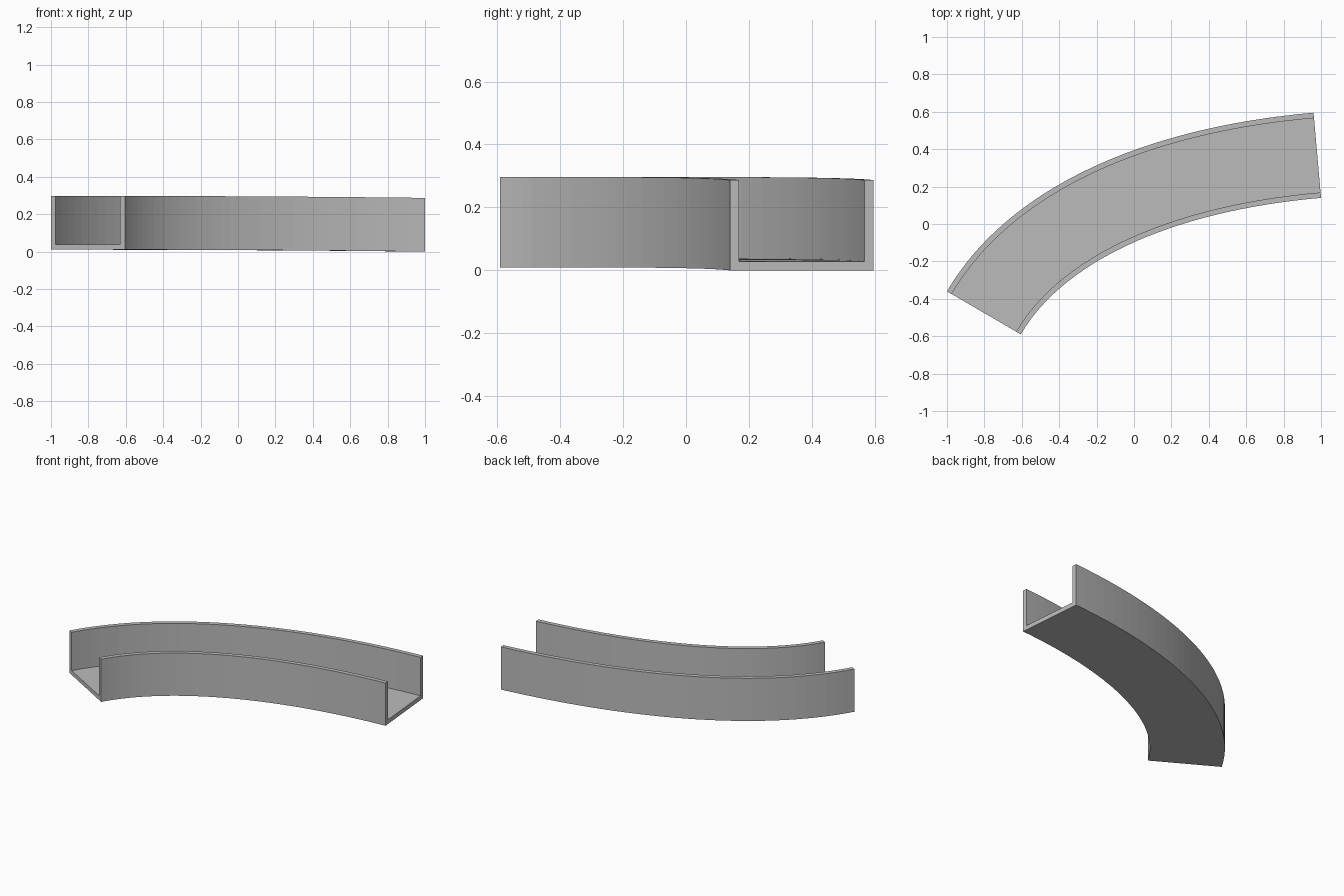
import bpy
import bmesh
from mathutils import Vector
from mathutils.geometry import interpolate_bezier

cube = bpy.data.objects.get("Cube")
if cube:
    bpy.data.objects.remove(cube, do_unlink=True)

# Plain grey material
grey = bpy.data.materials.new("plain_grey")
grey.use_nodes = True
colour = (0.5, 0.5, 0.5, 1)
grey.diffuse_color = colour
grey.node_tree.nodes["Principled BSDF"].inputs["Base Color"].default_value = colour

# Centre line: tight bend at the left, straighter and dipping at the right
SEGMENTS = 32
start, end = Vector((-0.8025, -0.475, 0.01)), Vector((0.98, 0.3675, 0))
start_handle = start + Vector((0.503, 0.864, 0)) * 0.535
end_handle = end - Vector((0.996, 0.0876, 0)) * 0.875
end_handle.z = 0.01
path = interpolate_bezier(start, start_handle, end_handle, end, SEGMENTS + 1)

# U-shaped section: (offset to the outside of the bend, height)
HALF, WALL, HEIGHT = 0.2285, 0.029, 0.287
inner = HALF - WALL
section = [(-HALF, 0), (HALF, 0), (HALF, HEIGHT), (inner, HEIGHT),
           (inner, WALL), (-inner, WALL), (-inner, HEIGHT), (-HALF, HEIGHT)]


def tangent(i):
    """Level direction of the path at point i."""
    if i == 0:
        d = start_handle - start
    elif i == SEGMENTS:
        d = end - end_handle
    else:
        d = path[i + 1] - path[i - 1]
    return Vector((d.x, d.y, 0)).normalized()


# Sweep the section along the path
bm = bmesh.new()
rings = []
for i, p in enumerate(path):
    t = tangent(i)
    side = Vector((-t.y, t.x, 0))
    rings.append([bm.verts.new(p + side * o + Vector((0, 0, h))) for o, h in section])
n = len(section)
for a, b in zip(rings, rings[1:]):
    for j in range(n):
        k = (j + 1) % n
        bm.faces.new((a[j], a[k], b[k], b[j]))

# Close both ends
bm.faces.new(rings[0])
bm.faces.new(rings[-1])
bmesh.ops.recalc_face_normals(bm, faces=bm.faces)

mesh = bpy.data.meshes.new("curved_channel")
bm.to_mesh(mesh)
bm.free()
mesh.materials.append(grey)
channel = bpy.data.objects.new("curved_channel", mesh)
bpy.context.collection.objects.link(channel)
